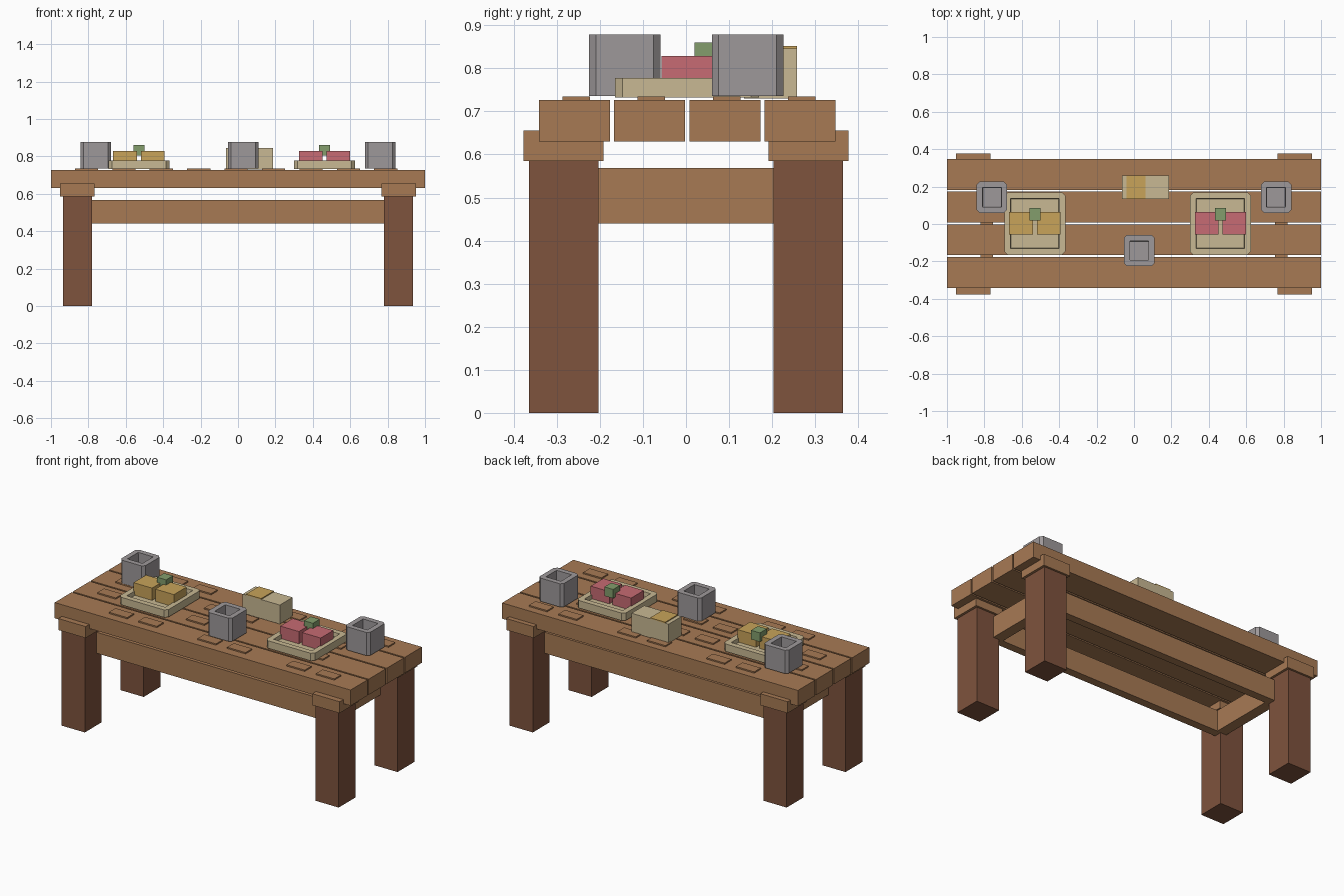
import bpy
import bmesh
from mathutils import Vector

cube = bpy.data.objects.get("Cube")
if cube:
    bpy.data.objects.remove(cube, do_unlink=True)


def material(name, rgb):
    """Flat material from an sRGB colour."""
    linear = [((c / 255 + 0.055) / 1.055) ** 2.4 for c in rgb] + [1]
    mat = bpy.data.materials.new(name)
    mat.use_nodes = True
    mat.diffuse_color = linear
    mat.node_tree.nodes["Principled BSDF"].inputs["Base Color"].default_value = linear
    return mat


WOOD = material("light wood", (167, 122, 84))
DARK = material("dark wood", (126, 83, 61))
METAL = material("grey metal", (158, 153, 154))
CREAM = material("cream", (200, 184, 147))
YELLOW = material("golden yellow", (200, 163, 90))
RED = material("soft red", (199, 107, 115))
GREEN = material("leaf green", (131, 157, 108))


def block(name, x, y, z, mat, chamfer=0, rim=0, depth=0):
    """Box from (min, max) ranges, with optional cut corners and hollow top."""
    bm = bmesh.new()
    bmesh.ops.create_cube(bm, size=1)
    size = Vector([r[1] - r[0] for r in (x, y, z)])
    centre = Vector([(r[0] + r[1]) / 2 for r in (x, y, z)])
    bmesh.ops.scale(bm, vec=size, verts=bm.verts)
    bmesh.ops.translate(bm, vec=centre, verts=bm.verts)
    if chamfer:
        upright = [e for e in bm.edges
                   if abs(e.verts[0].co.z - e.verts[1].co.z) > size.z / 2]
        bmesh.ops.bevel(bm, geom=upright, offset=chamfer, segments=1,
                        affect='EDGES')
    if rim:
        bm.normal_update()
        top = [f for f in bm.faces if f.normal.z > 0.9]
        bmesh.ops.inset_individual(bm, faces=top, thickness=rim)
        bmesh.ops.inset_individual(bm, faces=top, thickness=0.006, depth=-depth)
    mesh = bpy.data.meshes.new(name)
    bm.to_mesh(mesh)
    bm.free()
    mesh.materials.append(mat)
    obj = bpy.data.objects.new(name, mesh)
    bpy.context.collection.objects.link(obj)
    return obj


def around(c, half):
    return (c - half, c + half)


def side(sign, a, b):
    """Range a..b mirrored to the chosen side."""
    return tuple(sorted((sign * a, sign * b)))


# Legs and their caps
for sx, xname in ((-1, "right"), (1, "left")):
    for sy, yname in ((-1, "front"), (1, "back")):
        block(f"{yname}_{xname}_leg", side(sx, 0.78, 0.936), side(sy, 0.203, 0.365),
              (0, 0.59), DARK)
        block(f"{yname}_{xname}_leg_cap", side(sx, 0.766, 0.951),
              side(sy, 0.191, 0.377), (0.585, 0.655), WOOD)

# Frame rails under the top
for s, long_name, end_name in ((-1, "front", "right"), (1, "back", "left")):
    block(f"{long_name}_rail", (-0.82, 0.82), side(s, 0.2, 0.25), (0.44, 0.568), WOOD)
    block(f"{end_name}_rail", side(s, 0.755, 0.82), (-0.2, 0.2), (0.44, 0.568), WOOD)

# Planks with staggered pairs of raised pegs
for row in range(4):
    y = -0.259 + row * 0.1747
    block(f"plank_{row + 1}", (-1, 1), around(y, 0.0825), (0.63, 0.726), WOOD)
    start = -0.61 if row in (0, 3) else -0.81
    for pair in range(3):
        for k in range(2):
            x = start + pair * 0.6 + k * 0.2
            block(f"peg_{row + 1}_{pair * 2 + k + 1}", around(x, 0.062),
                  around(y + 0.004, 0.032), (0.72, 0.734), WOOD)

# Mugs
for i, (x, y) in enumerate(((-0.76, 0.143), (0.028, -0.142), (0.76, 0.143))):
    block(f"mug_{i + 1}", around(x, 0.082), around(y, 0.083), (0.736, 0.878),
          METAL, chamfer=0.016, rim=0.034, depth=0.11)

# Plates, each with two food blocks and a garnish
for name, x, mat in (("yellow", -0.53, YELLOW), ("red", 0.462, RED)):
    block(f"{name}_plate", around(x, 0.163), around(0.002, 0.167), (0.732, 0.778),
          CREAM, chamfer=0.018, rim=0.036, depth=0.025)
    for s, part in ((-1, "right"), (1, "left")):
        block(f"{name}_food_{part}", around(x + s * 0.074, 0.063),
              around(0.004, 0.061), (0.75, 0.828), mat)
    block(f"{name}_garnish", around(x, 0.03), around(0.053, 0.033),
          (0.805, 0.86), GREEN)

# Bread loaf with a golden strip
block("bread", (-0.063, 0.188), (0.135, 0.258), (0.73, 0.846), CREAM)
block("bread_strip", (-0.04, 0.062), (0.135, 0.258), (0.843, 0.852), YELLOW)
